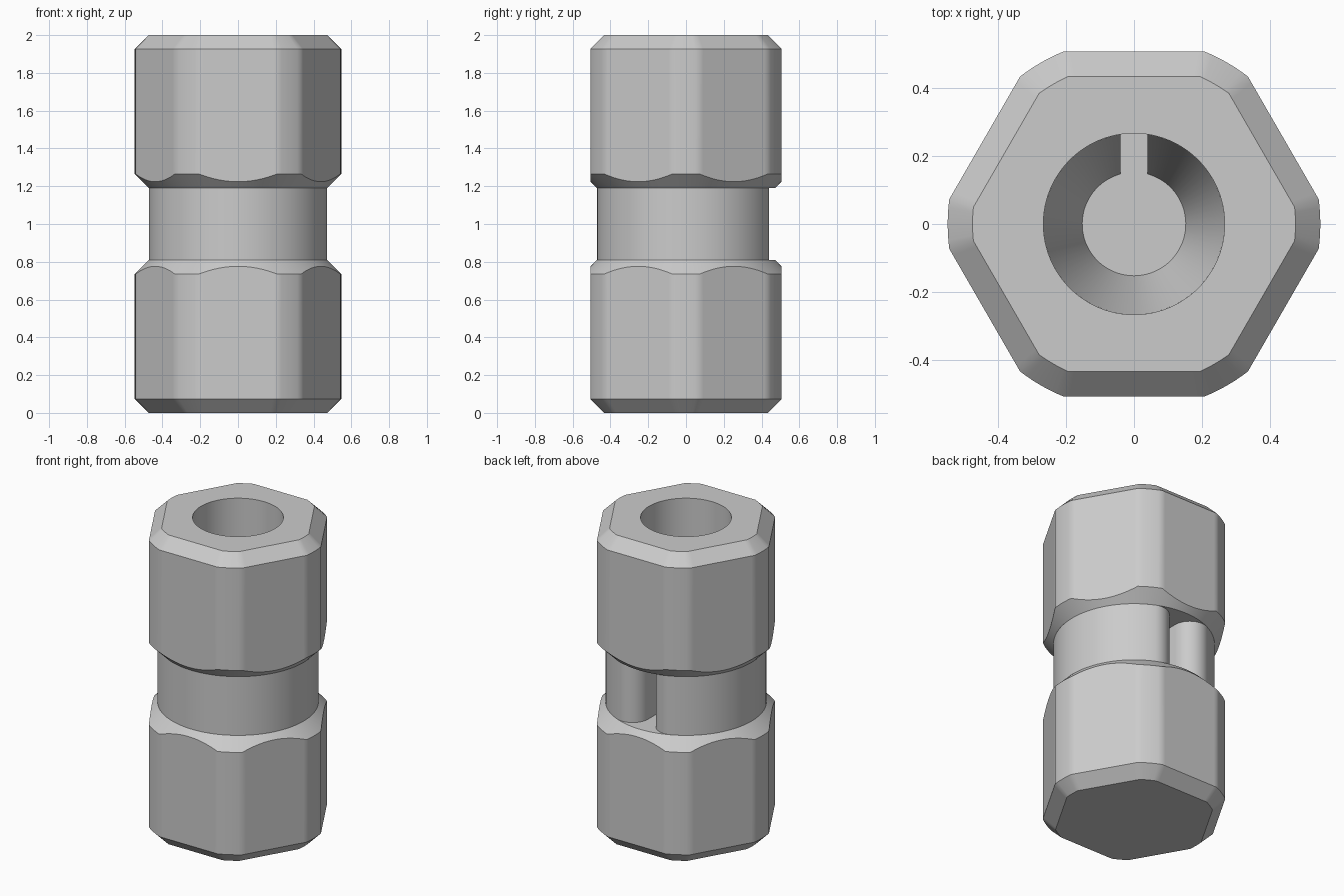
import bpy, bmesh
from math import sin, cos, acos, asin, atan2, hypot, radians, sqrt, pi

cube = bpy.data.objects.get("Cube")
if cube:
    bpy.data.objects.remove(cube, do_unlink=True)

# Main dimensions
HEIGHT, NUT_TOP = 2.0, 0.81
APOTHEM, CORNER = 0.506, 0.547
CHAMFER = 0.073
NECK, BORE, THROAT = 0.472, 0.266, 0.152
SLOT, LIP = 0.04, 0.11

steel = bpy.data.materials.new("plain grey metal")
steel.use_nodes = True
GREY = (0.6, 0.6, 0.6, 1)
steel.diffuse_color = GREY
steel.node_tree.nodes["Principled BSDF"].inputs["Base Color"].default_value = GREY


def finish(name, bm):
    mesh = bpy.data.meshes.new(name)
    bm.to_mesh(mesh)
    bm.free()
    mesh.materials.append(steel)
    obj = bpy.data.objects.new(name, mesh)
    bpy.context.collection.objects.link(obj)
    bpy.ops.object.select_all(action="DESELECT")
    obj.select_set(True)
    bpy.context.view_layer.objects.active = obj
    bpy.ops.object.shade_smooth_by_angle(angle=radians(30))
    return obj


def bridge(bm, a, b):
    for i in range(len(a)):
        j = (i + 1) % len(a)
        bm.faces.new((a[i], a[j], b[j], b[i]))


def rounded_hexagon(apothem, radius, flat_steps=20, arc_steps=6):
    """Hexagon whose corners are turned down to a circle."""
    half = acos(apothem / radius)
    reach = radius * sin(half)
    points = []
    for side in range(6):
        facing = radians(30 + 60 * side)
        for i in range(flat_steps):
            t = reach * (2 * i / flat_steps - 1)
            points.append((apothem * cos(facing) - t * sin(facing),
                           apothem * sin(facing) + t * cos(facing)))
        for i in range(arc_steps):
            a = facing + half + (pi / 3 - 2 * half) * i / arc_steps
            points.append((radius * cos(a), radius * sin(a)))
    return points


# Rings shared by both nuts, from the outer end to the neck
full = rounded_hexagon(APOTHEM, CORNER)
inset = rounded_hexagon(APOTHEM - CHAMFER, CORNER - CHAMFER)


def circle(radius, z):
    return [(x / hypot(x, y) * radius, y / hypot(x, y) * radius, z) for x, y in full]


nut_rings = [
    [(x, y, 0) for x, y in inset],
    [(x, y, CHAMFER) for x, y in full],
    [(x, y, NUT_TOP - (hypot(x, y) - NECK)) for x, y in full],
    circle(NECK, NUT_TOP),
]

# Lower nut, solid
bm = bmesh.new()
rings = [[bm.verts.new(p) for p in ring] for ring in nut_rings]
for a, b in zip(rings, rings[1:]):
    bridge(bm, a, b)
bm.faces.new(rings[0][::-1])
bm.faces.new(rings[-1])
finish("lower_nut", bm)

# Upper nut, mirrored and bored through
upper = [[(x, y, HEIGHT - z) for x, y, z in ring] for ring in nut_rings[::-1]]
upper += [circle(BORE, HEIGHT), circle(BORE, HEIGHT - NUT_TOP)]
bm = bmesh.new()
rings = [[bm.verts.new(p) for p in ring] for ring in upper]
for i, ring in enumerate(rings):
    bridge(bm, ring, rings[(i + 1) % len(rings)])
finish("upper_nut", bm)


# Split neck with rounded slot lips and a tapered throat
def arc(cx, cy, radius, start, end, steps):
    return [(cx + radius * cos(start + (end - start) * i / steps),
             cy + radius * sin(start + (end - start) * i / steps))
            for i in range(steps + 1)]


def neck_loop(inner):
    cx = SLOT + LIP
    cy = sqrt((NECK - LIP) ** 2 - cx ** 2)
    tangent = atan2(cy, cx)
    lip = arc(cx, cy, LIP, pi, tangent, 16)
    outer = arc(0, 0, NECK, tangent, -pi - tangent, 80)[1:-1]
    left_lip = [(-x, y) for x, y in lip[::-1]]
    gap = asin(SLOT / inner)
    bore = arc(0, 0, inner, pi / 2 + gap, 5 * pi / 2 - gap, 72)
    return (lip + outer + left_lip + bore)[::-1]


bm = bmesh.new()
low = [bm.verts.new((x, y, NUT_TOP)) for x, y in neck_loop(THROAT)]
high = [bm.verts.new((x, y, HEIGHT - NUT_TOP)) for x, y in neck_loop(BORE)]
bridge(bm, low, high)
finish("split_neck", bm)
